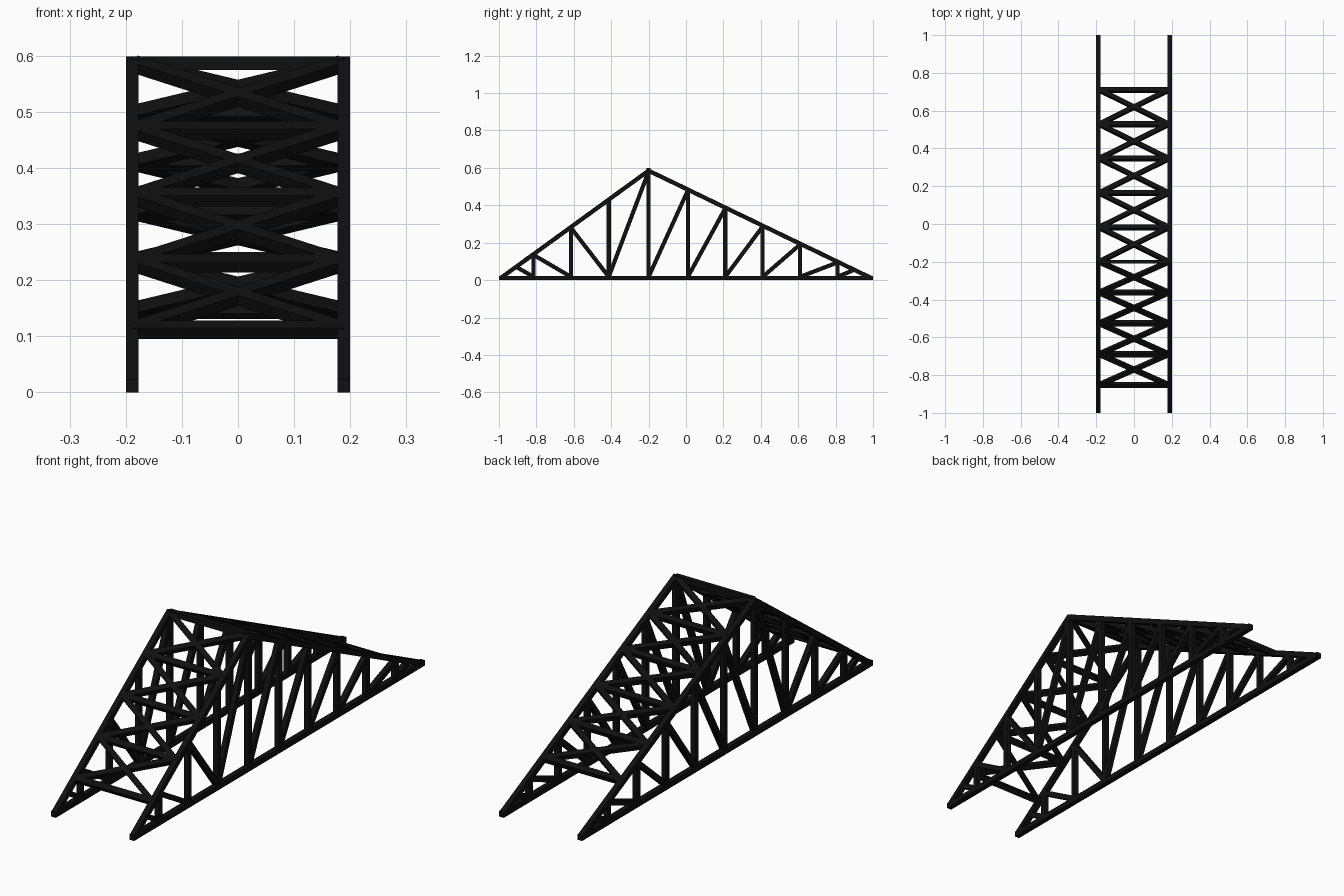
import bpy, bmesh
from mathutils import Vector, Matrix

if "Cube" in bpy.data.objects:
    bpy.data.objects.remove(bpy.data.objects["Cube"])

W = 0.023          # bar section
XC = 0.1885        # truss centre plane
APEX = Vector((-0.2, 0.585))
BASE = 0.0115

mat = bpy.data.materials.new("black_steel")
mat.diffuse_color = (0.005, 0.005, 0.005, 1)
mat.use_nodes = True
mat.node_tree.nodes["Principled BSDF"].inputs["Base Color"].default_value = mat.diffuse_color


def top_z(y):
    """Height of the sloping chord centre line."""
    end = -0.99 if y < APEX.x else 0.99
    return BASE + (APEX.y - BASE) * (y - end) / (APEX.x - end)


def finish(bm, name):
    bmesh.ops.recalc_face_normals(bm, faces=bm.faces)
    me = bpy.data.meshes.new(name)
    bm.to_mesh(me)
    bm.free()
    ob = bpy.data.objects.new(name, me)
    me.materials.append(mat)
    bpy.context.collection.objects.link(ob)
    return ob


def bar(bm, a, b, normal, w=W, h=W):
    """Square bar from a to b, one side facing along normal."""
    a, b = Vector(a), Vector(b)
    d = (b - a).normalized()
    n = Vector(normal).normalized()
    s = d.cross(n).normalized()
    n = s.cross(d)
    m = Matrix((s * w, n * h, d * (b - a).length)).transposed().to_4x4()
    m.translation = (a + b) / 2
    bmesh.ops.create_cube(bm, size=1, matrix=m)


def rafters(bm, x):
    """Both sloping chords, mitred at the peak."""
    pts = [Vector((-0.99, BASE)), APEX, Vector((0.99, BASE))]
    n = []
    for p, q in ((pts[0], pts[1]), (pts[1], pts[2])):
        d = (q - p).normalized()
        n.append(Vector((-d.y, d.x)))
    mid = (n[0] + n[1]) / (1 + n[0].dot(n[1]))
    rings = []
    for p, o in zip(pts, (n[0], mid, n[1])):
        rings.append([bm.verts.new((x + sx * W / 2, *(p + o * sz * W / 2)))
                      for sx, sz in ((-1, -1), (1, -1), (1, 1), (-1, 1))])
    for r, t in zip(rings, rings[1:]):
        for i in range(4):
            j = (i + 1) % 4
            bm.faces.new((r[i], r[j], t[j], t[i]))
    bm.faces.new(rings[0])
    bm.faces.new(rings[-1])


posts = [-0.815, -0.615, -0.413, -0.2, 0.01, 0.21, 0.41, 0.61, 0.81]

for side, x in (("left", -XC), ("right", XC)):
    # chords
    bm = bmesh.new()
    bar(bm, (x, -1, BASE), (x, 1, BASE), (0, 0, 1))
    finish(bm, side + "_bottom_chord")
    bm = bmesh.new()
    rafters(bm, x)
    finish(bm, side + "_top_chords")
    # upright posts
    bm = bmesh.new()
    for y in posts:
        bar(bm, (x, y, BASE), (x, y, top_z(y)), (1, 0, 0), 0.022, 0.022)
    finish(bm, side + "_posts")
    # diagonals leaning toward the peak post's foot
    bm = bmesh.new()
    runs = [(-0.905, -0.815), (0.895, 0.81)]
    runs += [(a, b) if b <= APEX.x else (b, a) for a, b in zip(posts, posts[1:])]
    for up, down in runs:
        bar(bm, (x, down, BASE + 0.006), (x, up, top_z(up) - 0.004), (1, 0, 0), 0.022, 0.022)
    finish(bm, side + "_diagonals")

# cross bars and X bracing between the trusses, lying in each slope
for name, end, count in (("front", -0.852, 4), ("back", 0.71, 5)):
    ys = [APEX.x + (end - APEX.x) * i / count for i in range(count + 1)]
    d = Vector((0, ys[-1] - ys[0], top_z(ys[-1]) - APEX.y))
    normal = Vector((0, -d.z, d.y)) * (1 if d.y > 0 else -1)
    bm = bmesh.new()
    for y in ys[1:]:
        bar(bm, (-XC, y, top_z(y)), (XC, y, top_z(y)), normal, 0.024, 0.024)
    finish(bm, name + "_cross_bars")
    bm = bmesh.new()
    for p, q in zip(ys, ys[1:]):
        for s in (-1, 1):
            bar(bm, (-s * 0.184, p, top_z(p)), (s * 0.184, q, top_z(q)), normal)
    finish(bm, name + "_x_braces")

# ridge bar
bm = bmesh.new()
bar(bm, (-XC, APEX.x, 0.5865), (XC, APEX.x, 0.5865), (0, 0, 1), 0.02, 0.024)
finish(bm, "ridge_bar")
